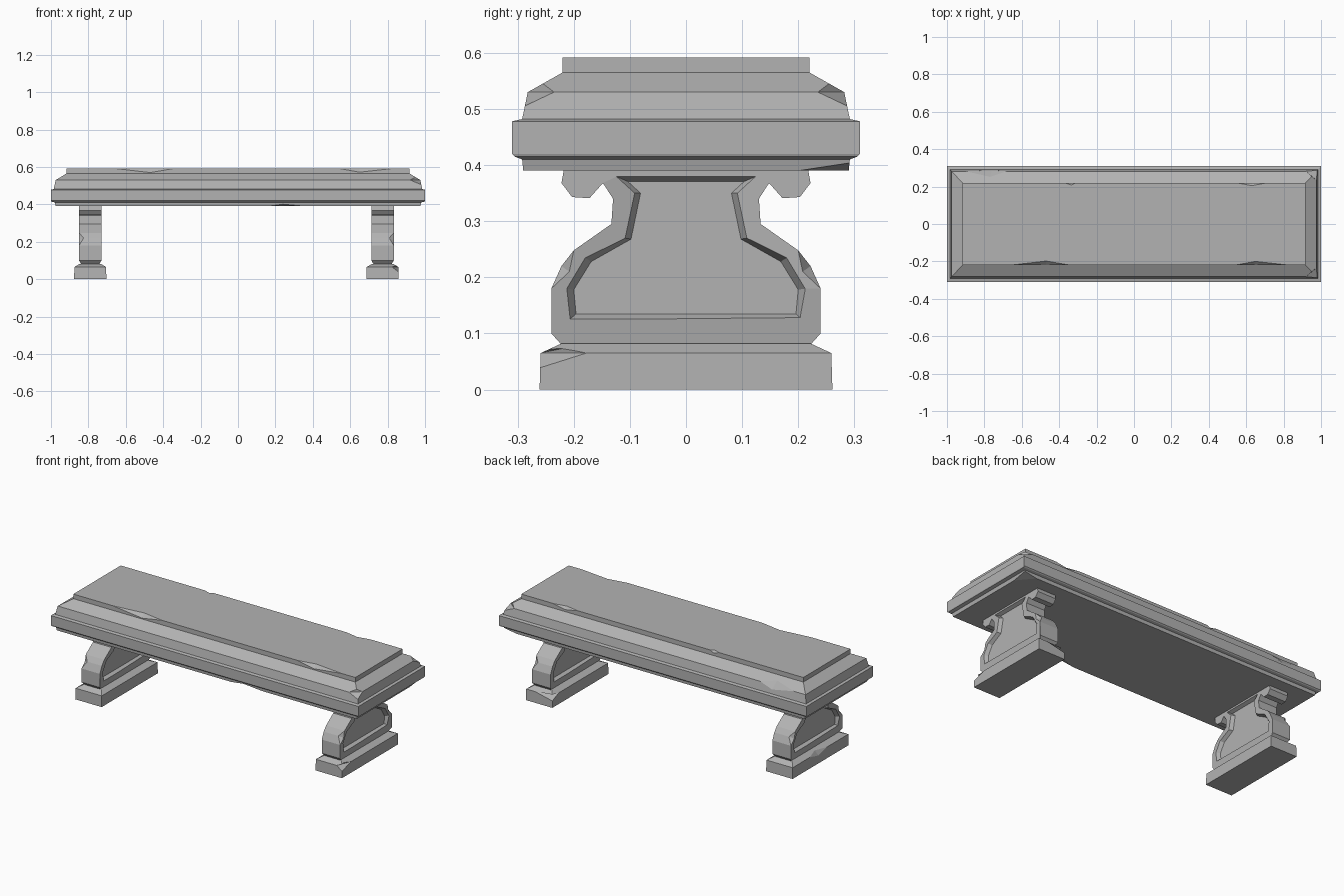
import bpy, bmesh
from mathutils import Vector

cube = bpy.data.objects.get("Cube")
if cube:
    bpy.data.objects.remove(cube, do_unlink=True)

# One stone colour
stone = bpy.data.materials.new("weathered_grey_stone")
stone.use_nodes = True
grey = (0.45, 0.45, 0.45, 1)
stone.diffuse_color = grey
stone.node_tree.nodes["Principled BSDF"].inputs["Base Color"].default_value = grey


def finish(name, bm):
    bmesh.ops.recalc_face_normals(bm, faces=bm.faces)
    mesh = bpy.data.meshes.new(name)
    bm.to_mesh(mesh)
    bm.free()
    mesh.materials.append(stone)
    obj = bpy.data.objects.new(name, mesh)
    bpy.context.collection.objects.link(obj)
    return obj


def loft(name, loops):
    """Closed solid through a list of equally long point loops."""
    bm = bmesh.new()
    rings = [[bm.verts.new(p) for p in loop] for loop in loops]
    n = len(rings[0])
    for a, b in zip(rings, rings[1:]):
        for i in range(n):
            j = (i + 1) % n
            bm.faces.new((a[i], a[j], b[j], b[i]))
    bm.faces.new(rings[0])
    bm.faces.new(rings[-1])
    return finish(name, bm)


def rect(hx, hy, z, cx=0):
    return [(cx + sx * hx, sy * hy, z)
            for sx, sy in ((-1, -1), (1, -1), (1, 1), (-1, 1))]


def cut(target, cutter):
    """Subtract the cutter, bake the result and drop the cutter."""
    mod = target.modifiers.new("cut", "BOOLEAN")
    mod.operation = "DIFFERENCE"
    mod.solver = "EXACT"
    mod.object = cutter
    dg = bpy.context.evaluated_depsgraph_get()
    baked = bpy.data.meshes.new_from_object(target.evaluated_get(dg))
    target.modifiers.clear()
    target.data = baked
    bpy.data.objects.remove(cutter, do_unlink=True)


def chip(target, *pts):
    """Break off the convex hull of the points."""
    bm = bmesh.new()
    for p in pts:
        bm.verts.new(p)
    bmesh.ops.convex_hull(bm, input=bm.verts)
    cut(target, finish("chip_cutter", bm))


def edge_chip(target, a, b, c, d):
    """Notch in the edge a-b, reaching c on one face and d on the other."""
    a, b, c, d = map(Vector, (a, b, c, d))
    chip(target, a, b, c, d, (a + b) * 1.5 - c - d)


# Seat slab: stacked mouldings
seat = loft("seat", [rect(*r) for r in (
    (0.975, 0.29, 0.39), (0.98, 0.292, 0.41), (0.998, 0.305, 0.415),
    (1.0, 0.31, 0.42), (1.0, 0.31, 0.478), (0.985, 0.292, 0.482),
    (0.975, 0.282, 0.53), (0.917, 0.22, 0.565), (0.917, 0.22, 0.592))])

# Worn notches along the top edges: start, end, deepest x, side, depth
for x0, x1, xm, side, depth in (
        (-0.66, -0.34, -0.47, -1, 0.022), (0.54, 0.83, 0.65, -1, 0.02),
        (-0.37, -0.31, -0.335, 1, 0.012), (0.55, 0.71, 0.63, 1, 0.015)):
    y = 0.22 * side
    edge_chip(seat, (x0, y, 0.592), (x1, y, 0.592),
              (xm, y - side * depth, 0.592), (xm, y, 0.592 - depth))

# Broken moulding corners
for s in (-1, 1):
    chip(seat, (0.975, s * 0.235, 0.53), (0.92, s * 0.282, 0.53),
         (0.98, s * 0.287, 0.505), (0.95, s * 0.255, 0.546),
         (1.0, s * 0.32, 0.56))
edge_chip(seat, (-0.9, 0.282, 0.53), (-0.68, 0.282, 0.53),
          (-0.77, 0.252, 0.547), (-0.76, 0.287, 0.505))

# Nicks under the seat
edge_chip(seat, (0.16, -0.29, 0.39), (0.36, -0.29, 0.39),
          (0.25, -0.26, 0.39), (0.24, -0.291, 0.401))
chip(seat, (0.975, 0.2, 0.39), (0.9, 0.29, 0.39),
     (0.979, 0.292, 0.404), (1.0, 0.32, 0.37))

# Half outlines (y, z) of the pedestal and its sunken panel
BODY = [(0.222, 0.08), (0.24, 0.1), (0.24, 0.18), (0.222, 0.22),
        (0.2, 0.248), (0.133, 0.295), (0.13, 0.34), (0.148, 0.368),
        (0.172, 0.341), (0.203, 0.343), (0.222, 0.368), (0.217, 0.395)]
PANEL = [(0.207, 0.125), (0.213, 0.18), (0.18, 0.235),
         (0.109, 0.27), (0.092, 0.35), (0.125, 0.38)]
FLOOR = [(0.196, 0.135), (0.2, 0.178), (0.169, 0.228),
         (0.098, 0.268), (0.081, 0.35), (0.104, 0.371)]


def outline(half, x):
    return [(x, y, z) for y, z in half] + [(x, -y, z) for y, z in reversed(half)]


for side, cx in (("left", 0.773), ("right", -0.79)):
    # Foot block
    foot = loft(side + "_foot", [rect(0.086, 0.261, 0, cx),
                                 rect(0.085, 0.259, 0.065, cx),
                                 rect(0.056, 0.222, 0.082, cx)])
    # Scrolled pedestal, pinched at the bottom
    leg = loft(side + "_leg", [outline(BODY, cx - 0.06), outline(BODY, cx + 0.06)])
    for v in leg.data.vertices:
        if v.co.z < 0.09:
            v.co.x = cx + (v.co.x - cx) * 0.8
    # Sunken panels on both faces
    for s in (-1, 1):
        cut(leg, loft("panel_cutter", [outline(PANEL, cx + s * 0.061),
                                       outline(FLOOR, cx + s * 0.04)]))
    # Nicks on the pedestal shoulder
    x, s = (cx + 0.06, 1) if side == "left" else (cx - 0.06, -1)
    for e in (-1, 1):
        chip(leg, (x, e * 0.24, 0.18), (x, e * 0.2, 0.248),
             (x, e * 0.208, 0.21), (x - s * 0.025, e * 0.222, 0.22),
             (x + s * 0.03, e * 0.26, 0.23))
    # Broken foot edges
    if side == "left":
        chip(foot, (cx + 0.087, -0.262, 0.037), (cx + 0.086, -0.175, 0.065),
             (cx + 0.05, -0.261, 0.065), (cx + 0.07, -0.22, 0.073),
             (cx + 0.12, -0.3, 0.08))
        chip(foot, (cx + 0.03, 0.26, 0.065), (cx - 0.085, 0.2, 0.065),
             (cx - 0.086, 0.26, 0.04), (cx - 0.12, 0.3, 0.08))
    else:
        edge_chip(foot, (cx - 0.085, -0.06, 0.065), (cx - 0.085, 0.1, 0.065),
                  (cx - 0.068, 0.03, 0.075), (cx - 0.086, 0.02, 0.045))
